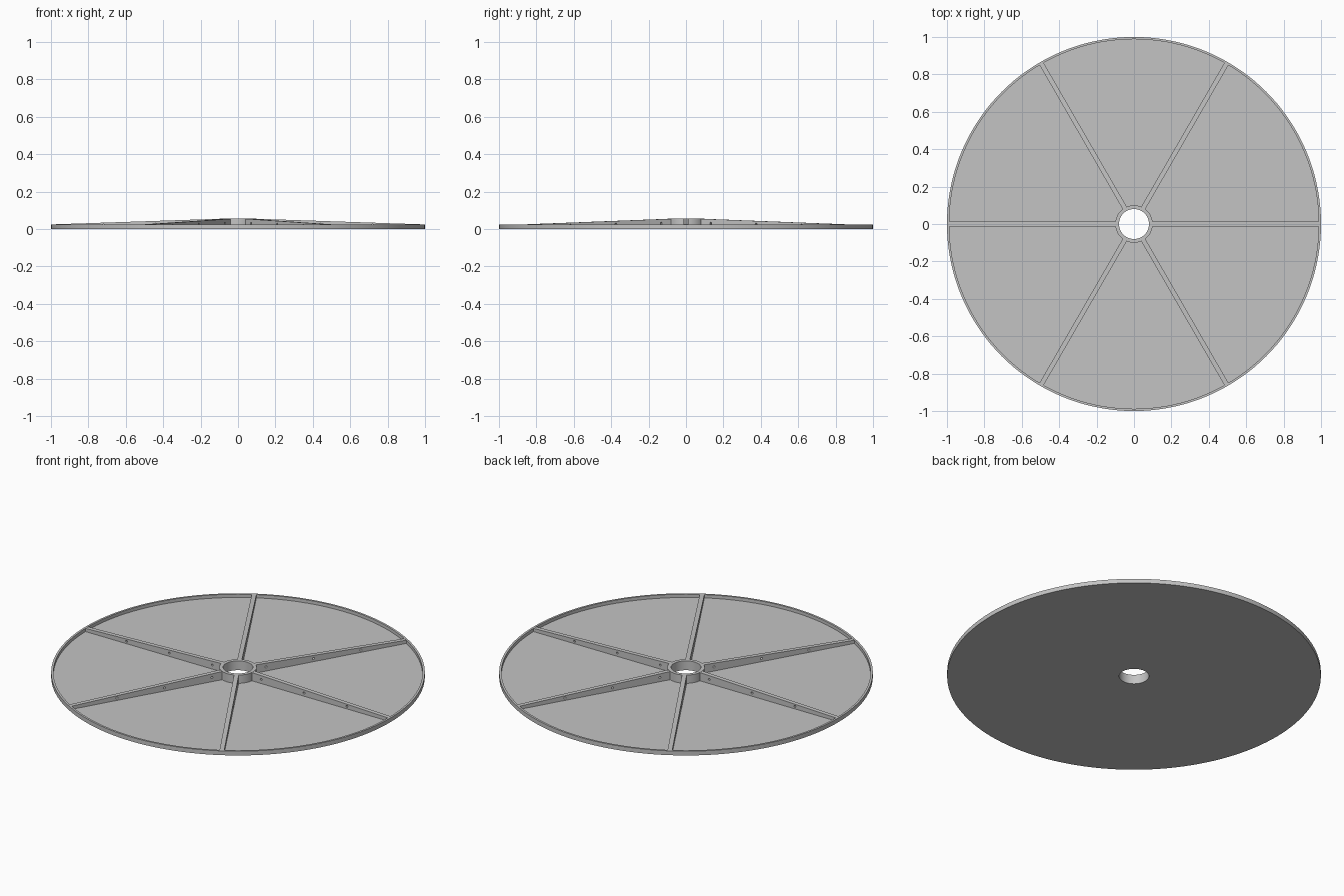
import bpy
import bmesh
from math import pi
from mathutils import Matrix, Vector

if "Cube" in bpy.data.objects:
    bpy.data.objects.remove(bpy.data.objects["Cube"], do_unlink=True)

RIM, RIM_IN, HUB, BORE = 1.0, 0.988, 0.1, 0.08
FLOOR, RIM_TOP, HUB_TOP = 0.006, 0.025, 0.055
RIB_WIDTH, RIBS = 0.025, 6

grey = bpy.data.materials.new("plain grey")
grey.use_nodes = True
colour = (0.55, 0.55, 0.55, 1)
grey.diffuse_color = colour
grey.node_tree.nodes["Principled BSDF"].inputs["Base Color"].default_value = colour


def add_object(name, bm):
    bmesh.ops.recalc_face_normals(bm, faces=bm.faces)
    mesh = bpy.data.meshes.new(name)
    bm.to_mesh(mesh)
    bm.free()
    mesh.materials.append(grey)
    obj = bpy.data.objects.new(name, mesh)
    bpy.context.collection.objects.link(obj)
    return obj


# Lathed tray: floor, raised outer rim and bored hub in one section
bm = bmesh.new()
section = [(BORE, 0), (RIM, 0), (RIM, RIM_TOP), (RIM_IN, RIM_TOP),
           (RIM_IN, FLOOR), (HUB, FLOOR), (HUB, HUB_TOP), (BORE, HUB_TOP)]
points = [bm.verts.new((x, 0, z)) for x, z in section]
edges = [bm.edges.new((a, b)) for a, b in zip(points, points[1:] + points[:1])]
bmesh.ops.spin(bm, geom=points + edges, cent=(0, 0, 0), axis=(0, 0, 1),
               angle=2 * pi, steps=144)
bmesh.ops.remove_doubles(bm, verts=bm.verts, dist=0.0001)
tray = add_object("tray", bm)
bpy.ops.object.select_all(action="DESELECT")
tray.select_set(True)
bpy.context.view_layer.objects.active = tray
bpy.ops.object.shade_smooth_by_angle(angle=pi / 6)

# Tapered rib, sloping from the hub down to the rim
bm = bmesh.new()
inner, outer = HUB - 0.004, RIM_IN + 0.004
side = [(inner, 0.002), (outer, 0.002), (outer, RIM_TOP - 0.0005),
        (HUB, HUB_TOP - 0.0005), (inner, HUB_TOP - 0.0005)]
face = bm.faces.new([bm.verts.new((x, -RIB_WIDTH / 2, z)) for x, z in side])
extruded = bmesh.ops.extrude_face_region(bm, geom=[face])["geom"]
bmesh.ops.translate(bm, vec=Vector((0, RIB_WIDTH, 0)),
                    verts=[v for v in extruded if isinstance(v, bmesh.types.BMVert)])
rib = add_object("rib_1", bm)

# Small drain holes through the rib
bm = bmesh.new()
for x, z in [(0.16, 0.03), (0.44, 0.025), (0.72, 0.02)]:
    place = Matrix.Translation((x, 0, z)) @ Matrix.Rotation(pi / 2, 4, "X")
    bmesh.ops.create_cone(bm, cap_ends=True, segments=16, radius1=0.006,
                          radius2=0.006, depth=0.1, matrix=place)
cutter = add_object("hole_cutter", bm)
cutter.hide_render = True
cut = rib.modifiers.new("holes", "BOOLEAN")
cut.operation = "DIFFERENCE"
cut.solver = "EXACT"
cut.object = cutter
bpy.context.view_layer.update()
graph = bpy.context.evaluated_depsgraph_get()
rib_mesh = bpy.data.meshes.new_from_object(rib.evaluated_get(graph))
rib.modifiers.clear()
rib.data = rib_mesh
bpy.data.objects.remove(cutter, do_unlink=True)

# Repeat the rib around the hub
for i in range(1, RIBS):
    copy = bpy.data.objects.new(f"rib_{i + 1}", rib_mesh)
    copy.rotation_euler.z = 2 * pi * i / RIBS
    bpy.context.collection.objects.link(copy)
